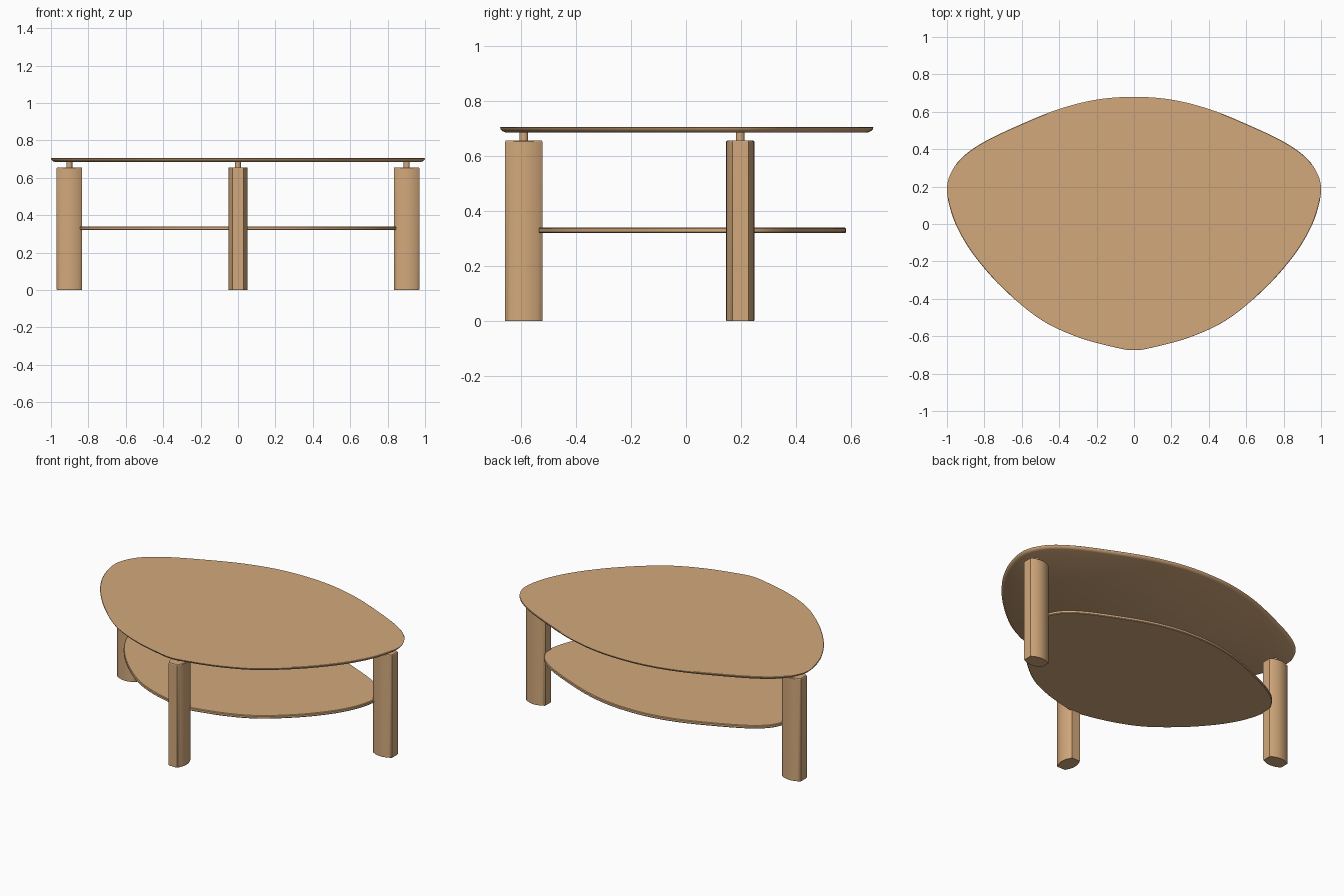
import bpy
import bmesh
import math
from mathutils import Vector

cube = bpy.data.objects.get("Cube")
if cube:
    bpy.data.objects.remove(cube)

# One warm wood colour for every part
wood = bpy.data.materials.new("warm wood")
wood.use_nodes = True
colour = (0.65, 0.395, 0.20, 1)
wood.diffuse_color = colour
wood.node_tree.nodes["Principled BSDF"].inputs["Base Color"].default_value = colour


def smooth_loop(points, steps=6):
    """Closed smooth curve through the points."""
    result, n = [], len(points)
    for i in range(n):
        a, b, c, d = (Vector(points[(i + k) % n]) for k in (-1, 0, 1, 2))
        for s in range(steps):
            t = s / steps
            result.append(0.5 * (2 * b + (c - a) * t + (2 * a - 5 * b + 4 * c - d) * t ** 2
                                 + (3 * b - a - 3 * c + d) * t ** 3))
    return result


def slab(name, outline, rings, location=(0, 0, 0)):
    """Stack the outline at each (height, inset) and cap both ends."""
    bm = bmesh.new()
    loops = []
    for z, inset in rings:
        inner = [p * (1 - inset / p.length) for p in outline]
        loops.append([bm.verts.new((p.x, p.y, z)) for p in inner])
    for low, high in zip(loops, loops[1:]):
        for i in range(len(low)):
            j = (i + 1) % len(low)
            bm.faces.new((low[i], low[j], high[j], high[i]))
    bm.faces.new(loops[0][::-1])
    bm.faces.new(loops[-1])
    bmesh.ops.recalc_face_normals(bm, faces=bm.faces)
    mesh = bpy.data.meshes.new(name)
    bm.to_mesh(mesh)
    bm.free()
    mesh.materials.append(wood)
    obj = bpy.data.objects.new(name, mesh)
    obj.location = location
    bpy.context.collection.objects.link(obj)
    bpy.ops.object.select_all(action="DESELECT")
    obj.select_set(True)
    bpy.context.view_layer.objects.active = obj
    bpy.ops.object.shade_smooth_by_angle(angle=math.radians(30))
    return obj


# Rounded triangular outline, mirrored across x
half = [(0.2, 0.665), (0.4, 0.615), (0.6, 0.535), (0.8, 0.44), (0.92, 0.355),
        (0.98, 0.27), (1.0, 0.19), (0.985, 0.09), (0.94, -0.03), (0.85, -0.175),
        (0.7, -0.345), (0.5, -0.51), (0.3, -0.605), (0.1, -0.66)]
outline = smooth_loop([(0, 0.68)] + half + [(0, -0.675)] + [(-x, y) for x, y in half[::-1]])

# Table top with an undercut edge
slab("table_top", outline,
     [(0.685, 0.02), (0.69, 0.009), (0.697, 0.002), (0.703, 0), (0.705, 0.003)])

# Lower shelf, fitted between the legs
shelf = [Vector((p.x * 0.845, p.y * 0.825 + 0.02)) for p in outline]
slab("lower_shelf", shelf, [(0.32, 0.004), (0.324, 0), (0.336, 0), (0.34, 0.004)])

# Leg section: bowed sides with blunt ends, long axis along x
side = [(0.068 * t, 0.051 - 0.022 * t * t) for t in (k / 8 for k in range(-8, 9))]
section = [Vector(p) for p in side[::-1]] + [Vector((x, -y)) for x, y in side]
turned = [Vector((-p.y, p.x)) for p in section]
pin = [Vector((0.016 * math.cos(a), 0.016 * math.sin(a)))
       for a in (math.tau * k / 24 for k in range(24))]

# Legs, each with a pin carrying the top
for name, x, y, shape in (("front", 0, -0.589, turned), ("left", 0.902, 0.197, section),
                          ("right", -0.902, 0.197, section)):
    slab(name + "_leg", shape, [(0, 0.002), (0.003, 0), (0.652, 0), (0.656, 0.003)], (x, y, 0))
    slab(name + "_leg_pin", pin, [(0.65, 0), (0.69, 0)], (x, y, 0))
